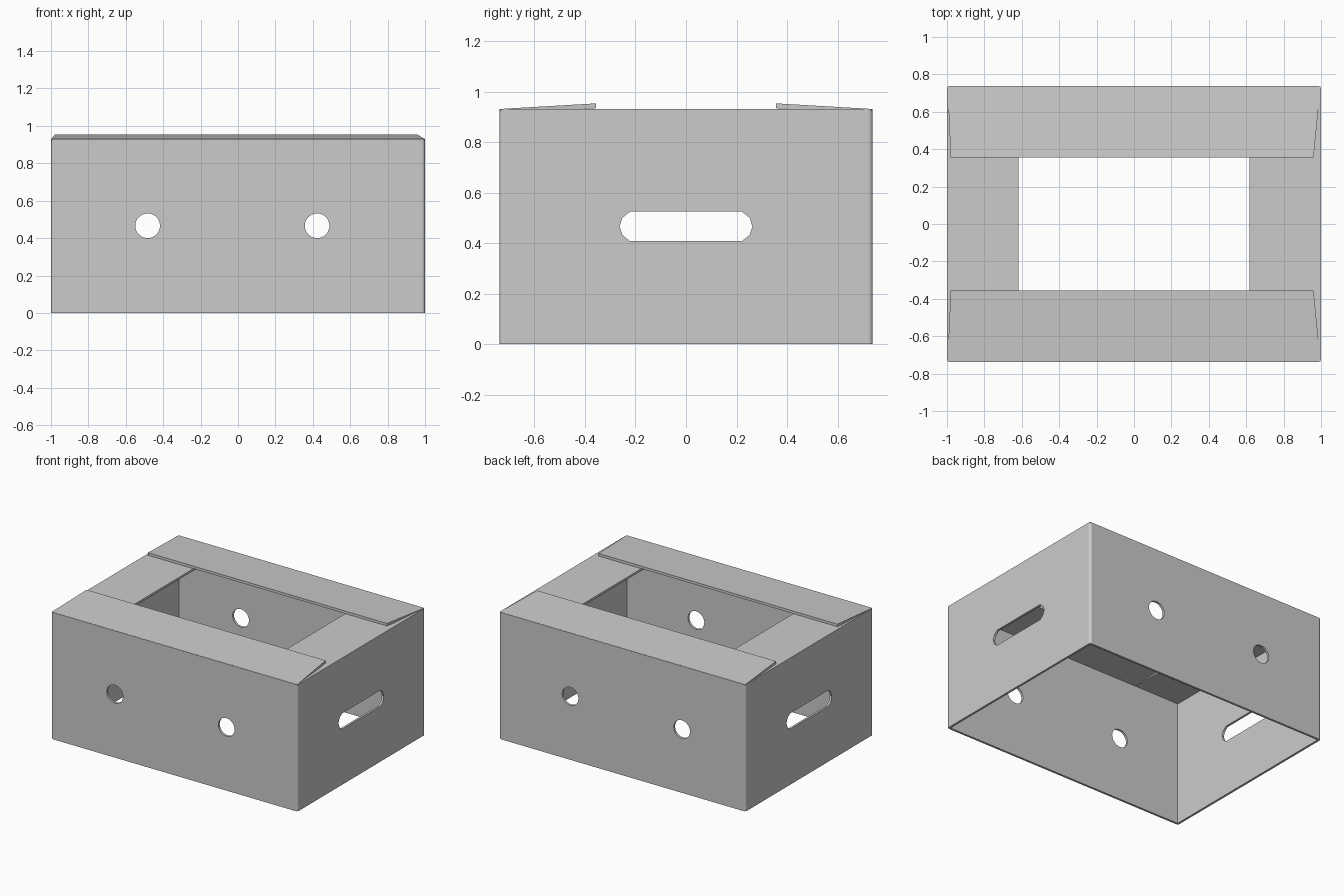
import bpy, bmesh, math
from mathutils import Vector

if "Cube" in bpy.data.objects:
    bpy.data.objects.remove(bpy.data.objects["Cube"])

L, W, H, T = 1.0, 0.738, 0.93, 0.016   # half length, half width, height, board thickness
HOLE_Z = 0.466


def prism(name, profile, offset):
    """Extrude a closed outline of 3D points along an offset vector."""
    bm = bmesh.new()
    face = bm.faces.new([bm.verts.new(p) for p in profile])
    new = bmesh.ops.extrude_face_region(bm, geom=[face])["geom"]
    verts = [v for v in new if isinstance(v, bmesh.types.BMVert)]
    bmesh.ops.translate(bm, verts=verts, vec=Vector(offset))
    bmesh.ops.recalc_face_normals(bm, faces=bm.faces)
    return finish(name, bm)


def finish(name, bm):
    mesh = bpy.data.meshes.new(name)
    bm.to_mesh(mesh)
    bm.free()
    ob = bpy.data.objects.new(name, mesh)
    bpy.context.collection.objects.link(ob)
    return ob


def cut(target, cutter):
    """Subtract a cutter, then throw it away."""
    mod = target.modifiers.new("cut", "BOOLEAN")
    mod.operation, mod.solver, mod.object = "DIFFERENCE", "EXACT", cutter
    bpy.context.view_layer.objects.active = target
    bpy.ops.object.modifier_apply(modifier=mod.name)
    bpy.data.objects.remove(cutter)


def flap(name, lower, upper, axis):
    """Loft a four-cornered board and mirror it across the box."""
    bm = bmesh.new()
    a, b = [[bm.verts.new(p) for p in ring] for ring in (lower, upper)]
    bm.faces.new(a)
    bm.faces.new(b)
    for i in range(4):
        j = (i + 1) % 4
        bm.faces.new((a[i], a[j], b[j], b[i]))
    bmesh.ops.recalc_face_normals(bm, faces=bm.faces)
    ob = finish(name, bm)
    mod = ob.modifiers.new("mirror", "MIRROR")
    mod.use_axis = [i == axis for i in range(3)]
    return ob


# Four walls, open top and bottom, with softened outer corners
r = 0.016
outline = []
for k, (sx, sy) in enumerate(((1, 1), (-1, 1), (-1, -1), (1, -1))):
    for s in range(4):
        a = math.pi / 2 * (k + s / 3)
        outline.append((sx * (L - r) + r * math.cos(a), sy * (W - r) + r * math.sin(a), 0))
walls = prism("box_walls", outline, (0, 0, H))
x, y = L - T, W - T
cut(walls, prism("inside_cutter", [(x, y, -1), (-x, y, -1), (-x, -y, -1), (x, -y, -1)], (0, 0, 3)))

# Round holes through front and back
for cx in (-0.483, 0.423):
    ring = [(cx + 0.066 * math.cos(i * math.tau / 32), -1, HOLE_Z + 0.066 * math.sin(i * math.tau / 32))
            for i in range(32)]
    cut(walls, prism("round_cutter", ring, (0, 2, 0)))

# Hand slots through both ends
end = [(0.222, -0.058), (0.252, -0.034), (0.263, 0), (0.252, 0.034), (0.222, 0.058)]
slot = end + [(-u, -v) for u, v in end]
cut(walls, prism("slot_cutter", [(-1.5, u, HOLE_Z + v) for u, v in slot], (3, 0, 0)))

# End flaps, folded flat
side = [(L - 0.01, -W + T), (0.617, -W + 0.03), (0.617, W - 0.03), (L - 0.01, W - T)]
flap("end_flaps", [(u, v, H - T) for u, v in side], [(u, v, H) for u, v in side], 0)

# Long flaps, resting slightly raised on the end flaps
flap("long_flaps",
     [(-L + 0.005, -W + 0.006, H - 0.015), (L - 0.005, -W + 0.006, H - 0.015),
      (0.96, -0.356, H + 0.004), (-0.98, -0.356, H + 0.004)],
     [(-L + 0.003, -W + 0.003, H + 0.001), (L - 0.003, -W + 0.003, H + 0.001),
      (0.96, -0.356, H + 0.023), (-0.98, -0.356, H + 0.023)], 1)
